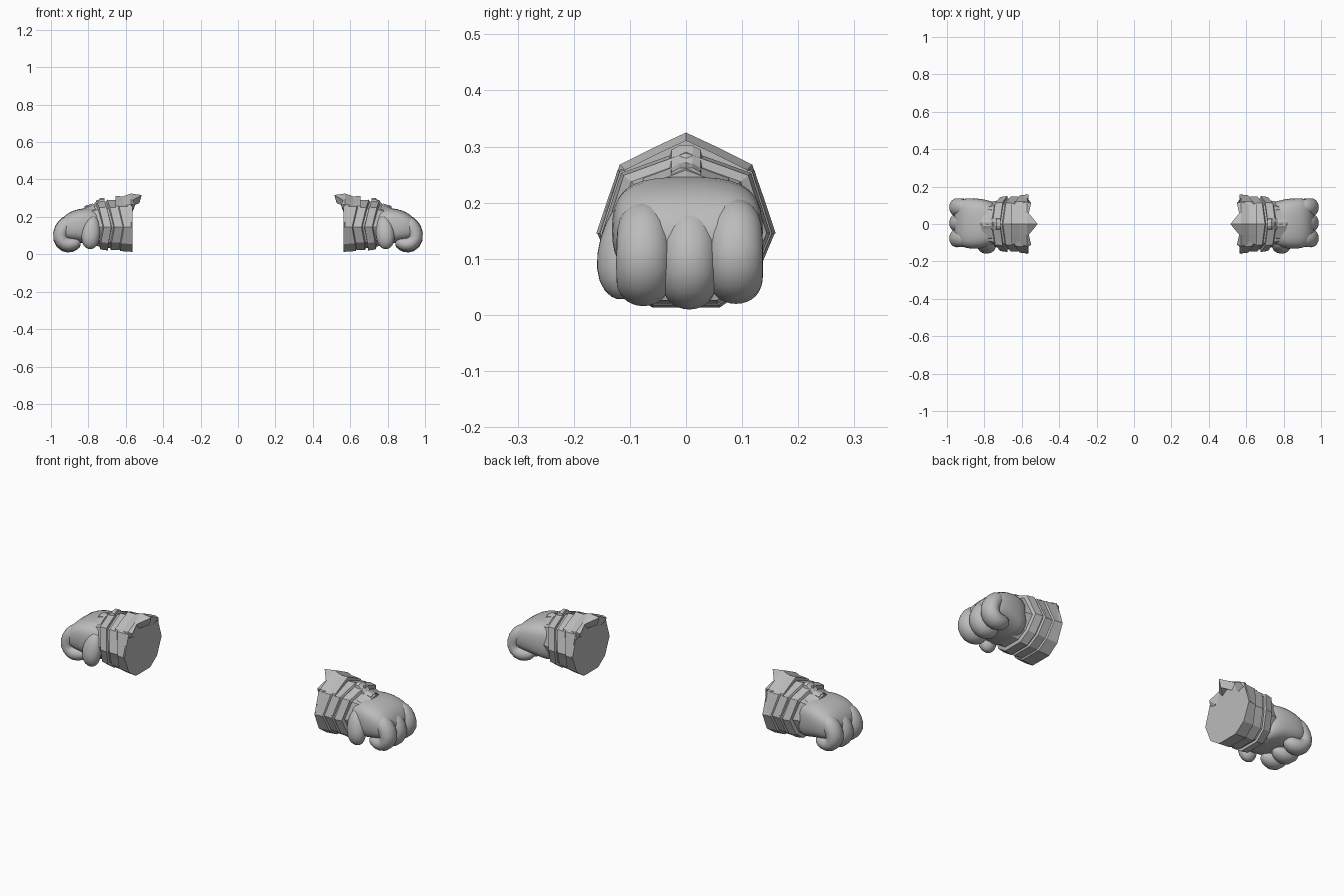
import bpy, bmesh, math
from mathutils import Vector

cube = bpy.data.objects.get("Cube")
if cube:
    bpy.data.objects.remove(cube, do_unlink=True)

grey = bpy.data.materials.new("plain_grey")
grey.use_nodes = True
COLOUR = (0.5, 0.5, 0.5, 1)
grey.diffuse_color = COLOUR
grey.node_tree.nodes["Principled BSDF"].inputs["Base Color"].default_value = COLOUR

MID = 0.155  # height of the forearm axis


def loft(name, rings, smooth=False):
    """Skin closed rings with capped ends, once for each side."""
    for side, sign in (("left", 1), ("right", -1)):
        bm = bmesh.new()
        loops = [[bm.verts.new((sign * x, y, z)) for x, y, z in ring] for ring in rings]
        n = len(loops[0])
        for a, b in zip(loops, loops[1:]):
            for i in range(n):
                j = (i + 1) % n
                bm.faces.new((a[i], a[j], b[j], b[i]))
        bm.faces.new(loops[0])
        bm.faces.new(loops[-1])
        bmesh.ops.recalc_face_normals(bm, faces=bm.faces[:])
        for f in bm.faces:
            f.smooth = smooth
        mesh = bpy.data.meshes.new(f"{side}_{name}")
        bm.to_mesh(mesh)
        bm.free()
        mesh.materials.append(grey)
        obj = bpy.data.objects.new(f"{side}_{name}", mesh)
        bpy.context.collection.objects.link(obj)
        if smooth:
            obj.modifiers.new("rounding", "SUBSURF").levels = 1
            obj.modifiers["rounding"].render_levels = 1


def tube(name, path):
    """Elliptical tube along points (x, y, z, thickness, half width in y)."""
    pts = [Vector(p[:3]) for p in path]
    rings = []
    for i, p in enumerate(path):
        t = (pts[min(i + 1, len(pts) - 1)] - pts[max(i - 1, 0)]).normalized()
        out = t.cross(Vector((0, 1, 0))).normalized()
        side = out.cross(t)
        angles = [math.tau * k / 14 for k in range(14)]
        rings.append([pts[i] + out * p[3] * math.cos(a) + side * p[4] * math.sin(a) for a in angles])
    loft(name, rings, True)


# Stepped, chevron-edged cuff: half section as (y, z, chevron shift)
half = [(0, .302, .025), (.122, .258, .01), (.158, .145, -.015), (.12, .055, 0), (.06, .013, .004)]
section = half + [(-y, z, s) for y, z, s in reversed(half[1:])]
steps = [(.565, 1, 0), (.625, .97, 1), (.63, .92, 1), (.675, .93, 1), (.68, .86, 1),
         (.69, .86, 1), (.692, .95, 1), (.732, .91, 1), (.737, .8, 1), (.78, .74, 0)]
loft("cuff", [[(x + s * c, y * k, MID + (z - MID) * k) for y, z, s in section] for x, k, c in steps])

# Spiked crown over the elbow end of the cuff: (y, z, tip x)
crown = [(0, .325, .515), (.06, .297, .562), (.118, .268, .55), (.14, .205, .588), (.16, .145, .567)]
crown = [(-y, z, t) for y, z, t in reversed(crown[1:])] + crown
rings = []
for y, z, tip in crown:
    outline = [(.655, .92), (.615, .91), (.572, 1), (tip, .95), (tip + .012, .7), (.655, .8)]
    rings.append([(x, y * k, MID + (z - MID) * k) for x, k in outline])
loft("crown", rings)

# Anchor-shaped plate on the back of the hand
arc = [(-.1, .196, .768), (-.075, .232, .778), (0, .26, .79), (.075, .232, .778), (.1, .196, .768)]
loft("hand_plate", [[(x - .015, y, z + .012), (x + .03, y, z - .002),
                     (x + .03, y * .9, z - .025), (x - .015, y * .9, z - .02)] for y, z, x in arc])
tab = [(.715, .302), (.735, .302), (.77, .27), (.81, .262)]
loft("plate_tab", [[(x, -.034, z - .04), (x, -.026, z - .008), (x, -.012, z),
                    (x, .012, z), (x, .026, z - .008), (x, .034, z - .04)] for x, z in tab])

# Hand body: (x, y min, y max, z min, z max)
body = [(.72, -.1, .1, .055, .235), (.765, -.122, .125, .04, .246), (.82, -.134, .137, .058, .25),
        (.88, -.134, .14, .065, .236), (.925, -.122, .134, .075, .213), (.953, -.1, .115, .08, .175),
        (.962, -.06, .07, .1, .145)]


def rounded(x, y0, y1, z0, z1):
    ring = []
    for i in range(20):
        c, s = math.cos(math.tau * i / 20), math.sin(math.tau * i / 20)
        cy, cz = (math.copysign(abs(v) ** .65, v) for v in (c, s))
        ring.append((x, (y0 + y1) / 2 + cy * (y1 - y0) / 2, (z0 + z1) / 2 + cz * (z1 - z0) / 2))
    return ring


loft("hand", [rounded(*b) for b in body], True)

# Three curled fingers
curl = [(.88, .185, .02), (.91, .165, .042), (.942, .125, .046), (.955, .08, .046),
        (.925, .045, .045), (.885, .048, .04), (.855, .06, .028), (.845, .066, .01)]
for label, y, lift in (("front", -.076, .006), ("middle", .006, 0), ("back", .089, .01)):
    tube(f"{label}_finger", [(x, y, z + lift, r, min(.05, r * 1.12)) for x, z, r in curl])

# Thumb folded down the front side
tube("thumb", [(.775, -.09, .205, .015, .015), (.778, -.1, .18, .038, .034), (.785, -.115, .13, .052, .042),
               (.79, -.122, .08, .05, .042), (.79, -.115, .048, .04, .034), (.79, -.108, .028, .015, .013)])
